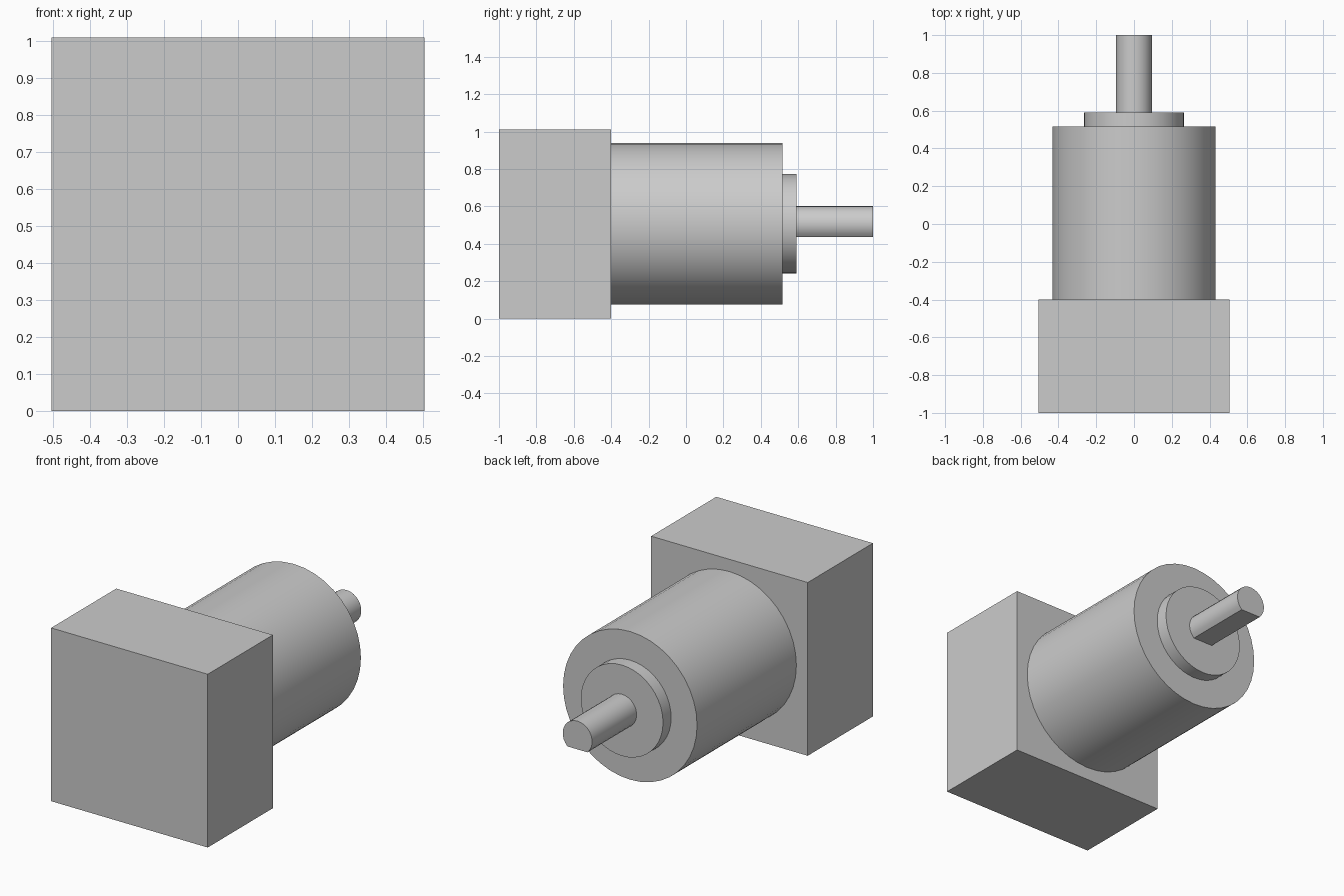
import bpy
import bmesh
import math

cube = bpy.data.objects.get("Cube")
if cube:
    bpy.data.objects.remove(cube, do_unlink=True)

grey = bpy.data.materials.new("plain grey")
grey.use_nodes = True
colour = (0.6, 0.6, 0.6, 1)
grey.diffuse_color = colour
grey.node_tree.nodes["Principled BSDF"].inputs["Base Color"].default_value = colour

AXIS_Z = 0.507


def extrude_profile(name, points, y0, y1):
    """Solid prism from an (x, z) outline, extruded along y."""
    bm = bmesh.new()
    face = bm.faces.new([bm.verts.new((x, y0, z)) for x, z in points])
    result = bmesh.ops.extrude_face_region(bm, geom=[face])
    for v in result["geom"]:
        if isinstance(v, bmesh.types.BMVert):
            v.co.y = y1
    # keep the starting cap so that the part is closed
    if not face.is_valid or len(bm.faces) < len(points) + 2:
        bm.faces.new([v for v in bm.verts if abs(v.co.y - y0) < 1e-6])
    bmesh.ops.recalc_face_normals(bm, faces=bm.faces)
    mesh = bpy.data.meshes.new(name)
    bm.to_mesh(mesh)
    bm.free()
    mesh.materials.append(grey)
    obj = bpy.data.objects.new(name, mesh)
    bpy.context.collection.objects.link(obj)
    bpy.ops.object.select_all(action="DESELECT")
    obj.select_set(True)
    bpy.context.view_layer.objects.active = obj
    bpy.ops.object.shade_smooth_by_angle(angle=math.radians(30))
    return obj


def arc(radius, start, end, count):
    """Points on an arc around the shaft axis."""
    return [(radius * math.cos(start + (end - start) * i / count),
             AXIS_Z + radius * math.sin(start + (end - start) * i / count))
            for i in range(count)]


def circle(radius, sides):
    return arc(radius, 0, math.tau, sides)


# Square gearbox block
half = 0.505
extrude_profile("gearbox_block",
                [(-half, 0), (half, 0), (half, 2 * half), (-half, 2 * half)],
                -1, -0.4)

# Round motor housing and its raised collar
extrude_profile("motor_housing", circle(0.432, 40), -0.4, 0.515)
extrude_profile("shaft_collar", circle(0.265, 40), 0.515, 0.59)

# Output shaft with a flat along its underside
radius, flat_depth = 0.095, 0.07
a = math.asin(flat_depth / radius)
outline = arc(radius, -a, math.pi + a, 20)
outline.append((-radius * math.cos(a), AXIS_Z - flat_depth))
extrude_profile("output_shaft", outline, 0.59, 1)
